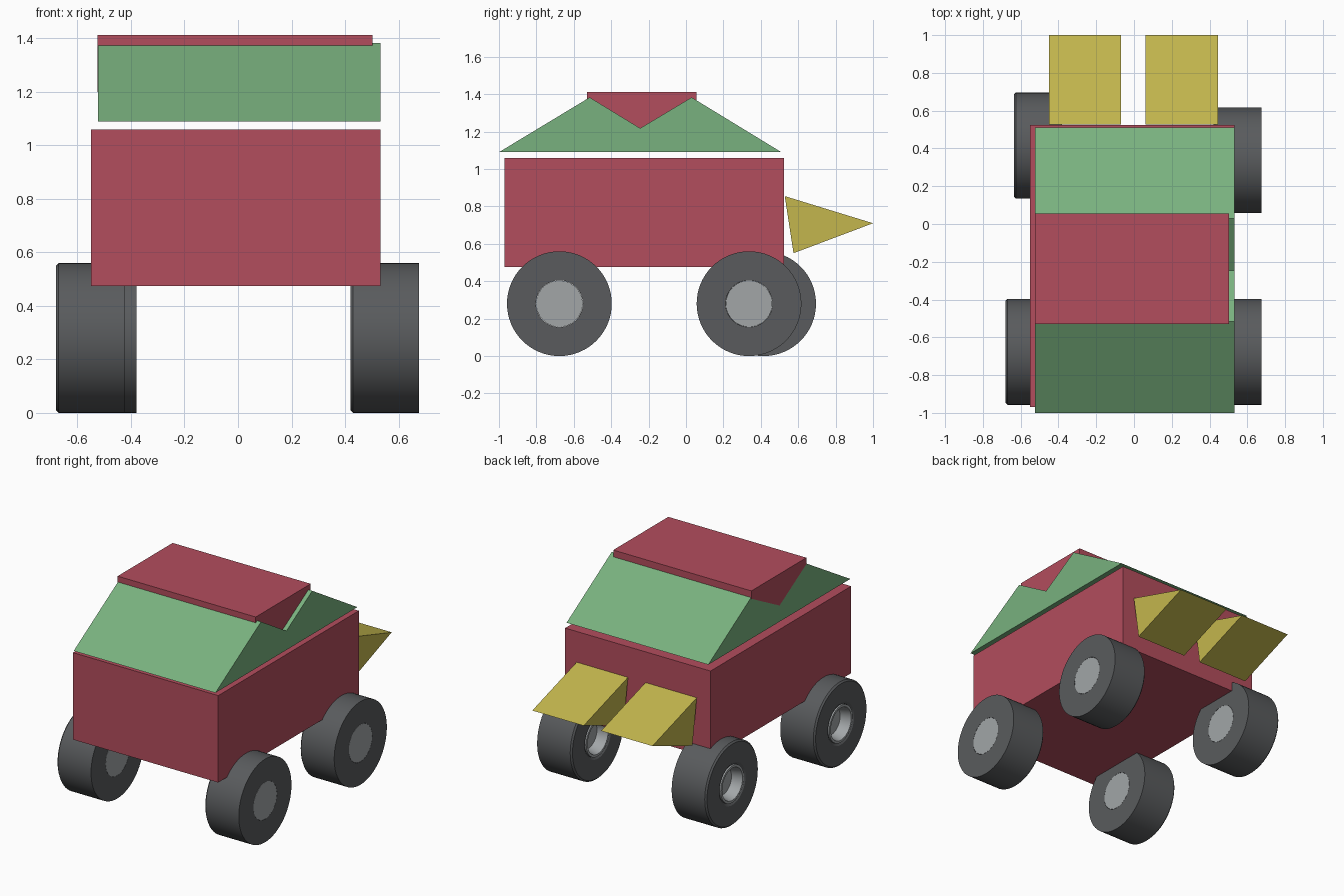
import bpy, bmesh, math
from mathutils import Matrix

if "Cube" in bpy.data.objects:
    bpy.data.objects.remove(bpy.data.objects["Cube"])


def material(name, rgb):
    m = bpy.data.materials.new(name)
    m.diffuse_color = (*rgb, 1)
    m.use_nodes = True
    m.node_tree.nodes["Principled BSDF"].inputs["Base Color"].default_value = m.diffuse_color
    return m


RED = material("red", (0.45, 0.075, 0.11))
GREEN = material("green", (0.19, 0.44, 0.21))
YELLOW = material("yellow", (0.55, 0.47, 0.075))
RUBBER = material("rubber", (0.1, 0.105, 0.11))
METAL = material("metal", (0.36, 0.38, 0.39))


def finish(name, bm, mat):
    bmesh.ops.recalc_face_normals(bm, faces=bm.faces)
    me = bpy.data.meshes.new(name)
    bm.to_mesh(me)
    bm.free()
    ob = bpy.data.objects.new(name, me)
    bpy.context.collection.objects.link(ob)
    me.materials.append(mat)
    return ob


def prism(name, x0, x1, outline, mat):
    """Extrude a (y, z) outline from x0 to x1."""
    bm = bmesh.new()
    face = bm.faces.new([bm.verts.new((x0, y, z)) for y, z in outline])
    side = bmesh.ops.extrude_face_region(bm, geom=[face])["geom"]
    bmesh.ops.translate(bm, vec=(x1 - x0, 0, 0),
                        verts=[v for v in side if isinstance(v, bmesh.types.BMVert)])
    return finish(name, bm, mat)


def lathe(name, profile, centre, mat, closed=False, steps=64):
    """Spin an (x, radius) profile around the axle."""
    bm = bmesh.new()
    vs = [bm.verts.new((x, 0, r)) for x, r in profile]
    edges = [bm.edges.new(p) for p in zip(vs, vs[1:])]
    if closed:
        edges.append(bm.edges.new((vs[-1], vs[0])))
    bmesh.ops.spin(bm, geom=vs + edges, cent=(0, 0, 0), axis=(1, 0, 0),
                   angle=2 * math.pi, steps=steps)
    bmesh.ops.remove_doubles(bm, verts=bm.verts, dist=1e-4)
    bm.transform(Matrix.Translation(centre))
    ob = finish(name, bm, mat)
    bpy.ops.object.select_all(action="DESELECT")
    ob.select_set(True)
    bpy.context.view_layer.objects.active = ob
    bpy.ops.object.shade_smooth_by_angle(angle=math.radians(30))
    return ob


# Main body box
prism("body", -0.55, 0.532,
      [(-0.97, 0.475), (0.525, 0.475), (0.525, 1.06), (-0.97, 1.06)], RED)

# Double-peaked roof floating just above the body
prism("roof", -0.523, 0.532,
      [(-1.0, 1.09), (0.51, 1.09), (0.03, 1.383), (-0.245, 1.218), (-0.515, 1.383)], GREEN)

# Roof panel filling the valley
prism("roof_panel", -0.525, 0.503,
      [(-0.53, 1.413), (-0.53, 1.37), (-0.245, 1.2), (0.055, 1.36), (0.055, 1.413)], RED)

# Two wedges on the back
for side, x0 in (("left", -0.45), ("right", 0.062)):
    prism("rear_wedge_" + side, x0, x0 + 0.382,
          [(0.528, 0.855), (1.0, 0.71), (0.575, 0.55)], YELLOW)

# Wheels: flat hub towards +x, dished hub towards -x
W = 0.128
for name, x, y in (("front_left", -0.552, -0.677), ("front_right", 0.548, -0.677),
                   ("rear_left", -0.508, 0.415), ("rear_right", 0.548, 0.337)):
    lathe("tyre_" + name,
          [(-W, 0.14), (-W, 0.27), (-W + 0.01, 0.28), (W, 0.28), (W, 0.125), (-W + 0.01, 0.125)],
          (x, y, 0.28), RUBBER, closed=True)
    lathe("hub_" + name,
          [(-W + 0.07, 0), (-W + 0.07, 0.09), (-W, 0.108), (-W, 0.124), (W, 0.124), (W, 0)],
          (x, y, 0.28), METAL)
